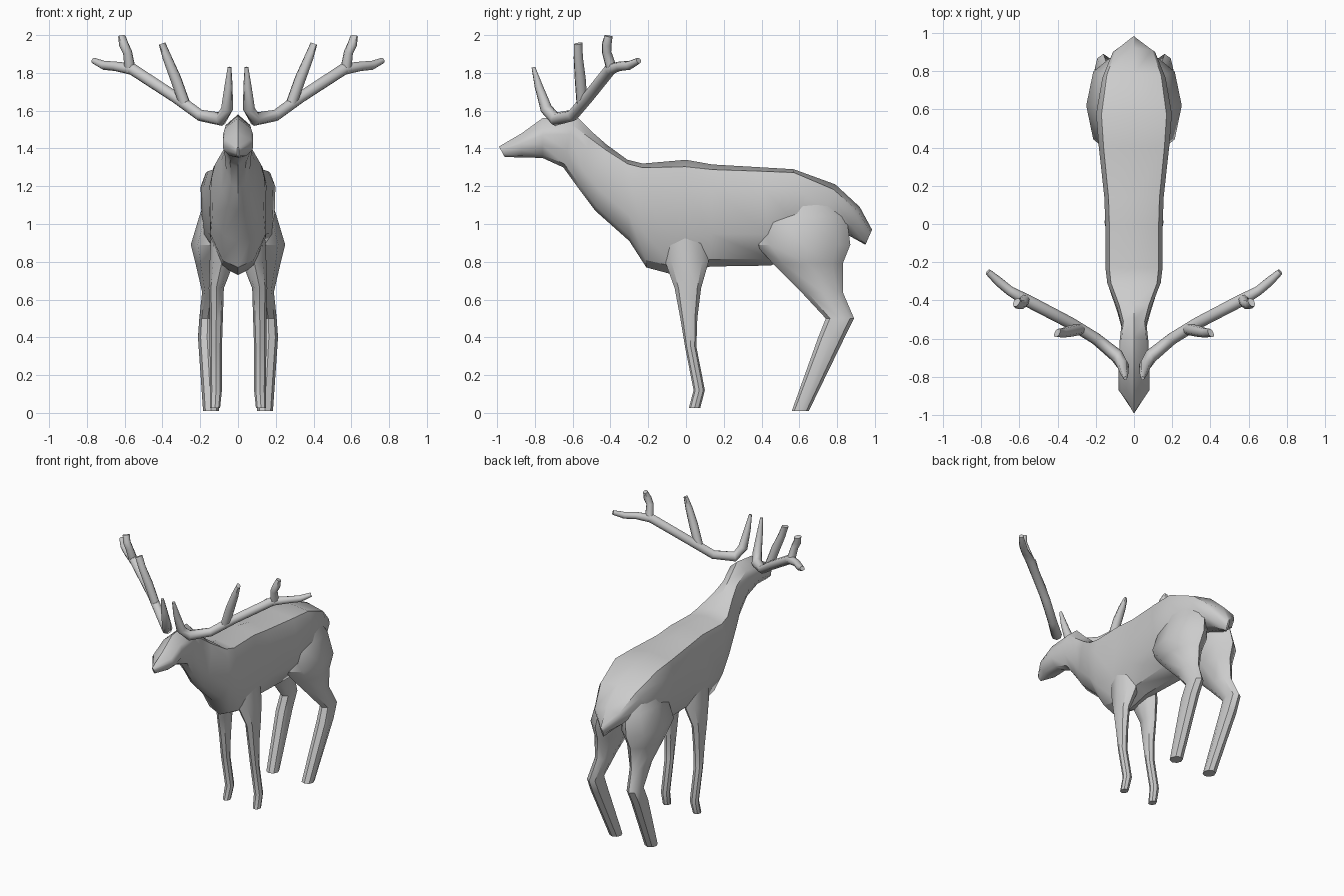
import bpy
import bmesh
from math import cos, sin, pi, radians
from mathutils import Vector

cube = bpy.data.objects.get("Cube")
if cube:
    bpy.data.objects.remove(cube, do_unlink=True)


def add_loft(bm, rings):
    """Skin a list of equal-length point rings and cap both ends."""
    loops = [[bm.verts.new(p) for p in ring] for ring in rings]
    n = len(loops[0])
    for a, b in zip(loops, loops[1:]):
        for i in range(n):
            j = (i + 1) % n
            bm.faces.new((a[i], a[j], b[j], b[i]))
    bm.faces.new(loops[0])
    bm.faces.new(loops[-1])


def make_part(name, lofts, mirrored=False, angle=40):
    bm = bmesh.new()
    for rings in lofts:
        add_loft(bm, rings)
    bmesh.ops.recalc_face_normals(bm, faces=bm.faces)
    mesh = bpy.data.meshes.new(name)
    bm.to_mesh(mesh)
    bm.free()
    ob = bpy.data.objects.new(name, mesh)
    bpy.context.collection.objects.link(ob)
    bpy.ops.object.select_all(action='DESELECT')
    ob.select_set(True)
    bpy.context.view_layer.objects.active = ob
    bpy.ops.object.shade_smooth_by_angle(angle=radians(angle))
    if mirrored:
        ob.modifiers.new("Mirror", 'MIRROR').use_mirror_merge = False
    return ob


def body_ring(top, bottom, half_width, drop):
    """Cross-section between a spine point and an underside point."""
    half = [(drop, .86), (drop + .17, 1), (.68, .97), (.93, .55)]
    shape = [(0, 0)] + half + [(1, 0)] + [(f, -w) for f, w in reversed(half)]
    a, b = Vector((0, *top)), Vector((0, *bottom))
    return [a.lerp(b, f) + Vector((w * half_width, 0, 0)) for f, w in shape]


def leg_ring(z, y0, y1, x0, x1):
    """Horizontal eight-sided section filling the given extents."""
    cx, cy, rx, ry = (x0 + x1) / 2, (y0 + y1) / 2, (x1 - x0) / 2, (y1 - y0) / 2
    return [(cx + rx * cos(i * pi / 4), cy + ry * sin(i * pi / 4), z)
            for i in range(8)]


def antler_tube(points, min_depth, sides=8):
    """Tapered tube along (x, y, z, radius) points, flattened at its tip."""
    plane = Vector((.55, -.83, 0)).normalized()
    path = [Vector(p[:3]) for p in points]
    rings = []
    for i, c in enumerate(path):
        tangent = path[min(i + 1, len(path) - 1)] - path[max(i - 1, 0)]
        u = tangent.cross(plane).normalized()
        v = u.cross(tangent).normalized()
        r = points[i][3]
        d = max(r, min_depth)
        rings.append([c + u * r * cos(2 * pi * k / sides)
                      + v * d * sin(2 * pi * k / sides) for k in range(sides)])
    return rings


# Head, neck, trunk and pointed tail: spine, underside, half width, ridge drop
body = [
    ((-.99, 1.41), (-.96, 1.355), .006, .2),
    ((-.87, 1.48), (-.87, 1.352), .08, .25),
    ((-.76, 1.56), (-.76, 1.35), .08, .25),
    ((-.59, 1.58), (-.65, 1.30), .075, .2),
    ((-.50, 1.49), (-.57, 1.19), .065, .12),
    ((-.42, 1.42), (-.48, 1.07), .09, .08),
    ((-.31, 1.34), (-.30, .91), .14, .05),
    ((-.23, 1.32), (-.21, .77), .15, .04),
    ((0, 1.34), (-.06, .73), .15, .06),
    ((.14, 1.315), (.13, .775), .155, .05),
    ((.40, 1.30), (.45, .78), .185, .04),
    ((.57, 1.29), (.60, .85), .198, .04),
    ((.79, 1.21), (.71, .99), .165, .12),
    ((.92, 1.09), (.86, .94), .11, .15),
    ((.985, .97), (.95, .89), .006, .2),
]
make_part("body", [[body_ring(*s) for s in body]])

# Legs: height, front/back extents, inner/outer extents
front_leg = [
    (1.00, -.12, .10, .04, .14),
    (.80, -.11, .12, .02, .15),
    (.66, -.06, .08, .075, .155),
    (.50, -.03, .06, .08, .15),
    (.35, -.005, .055, .085, .15),
    (.12, .04, .10, .085, .148),
    (.025, .015, .075, .095, .148),
]
make_part("front_legs", [[leg_ring(*s) for s in front_leg]], True)

hind_leg = [
    (1.18, .46, .74, .02, .16),
    (1.04, .40, .85, 0, .205),
    (.89, .37, .87, 0, .25),
    (.79, .46, .83, .04, .225),
    (.64, .61, .83, .09, .19),
    (.50, .74, .89, .115, .205),
    (.40, .70, .84, .115, .212),
    (.01, .56, .65, .10, .185),
]
make_part("hind_legs", [[leg_ring(*s) for s in hind_leg]], True)

# Antlers: main beam running on from the brow tine, plus two upper tines
beam = [
    (.045, -.808, 1.83, .010), (.05, -.78, 1.73, .022),
    (.058, -.74, 1.61, .032), (.09, -.69, 1.555, .036),
    (.20, -.60, 1.575, .031), (.33, -.52, 1.67, .031),
    (.56, -.40, 1.82, .032), (.65, -.35, 1.835, .025),
    (.71, -.30, 1.84, .024), (.765, -.25, 1.865, .016),
]
middle_tine = [
    (.28, -.55, 1.63, .03), (.33, -.56, 1.77, .03),
    (.375, -.57, 1.88, .024), (.402, -.57, 1.955, .014),
]
end_tine = [
    (.57, -.39, 1.81, .03), (.585, -.42, 1.91, .024),
    (.605, -.42, 1.95, .026), (.615, -.41, 1.995, .016),
]
make_part("antlers", [antler_tube(beam, .01), antler_tube(middle_tine, .026),
                      antler_tube(end_tine, .026)], True, 50)
